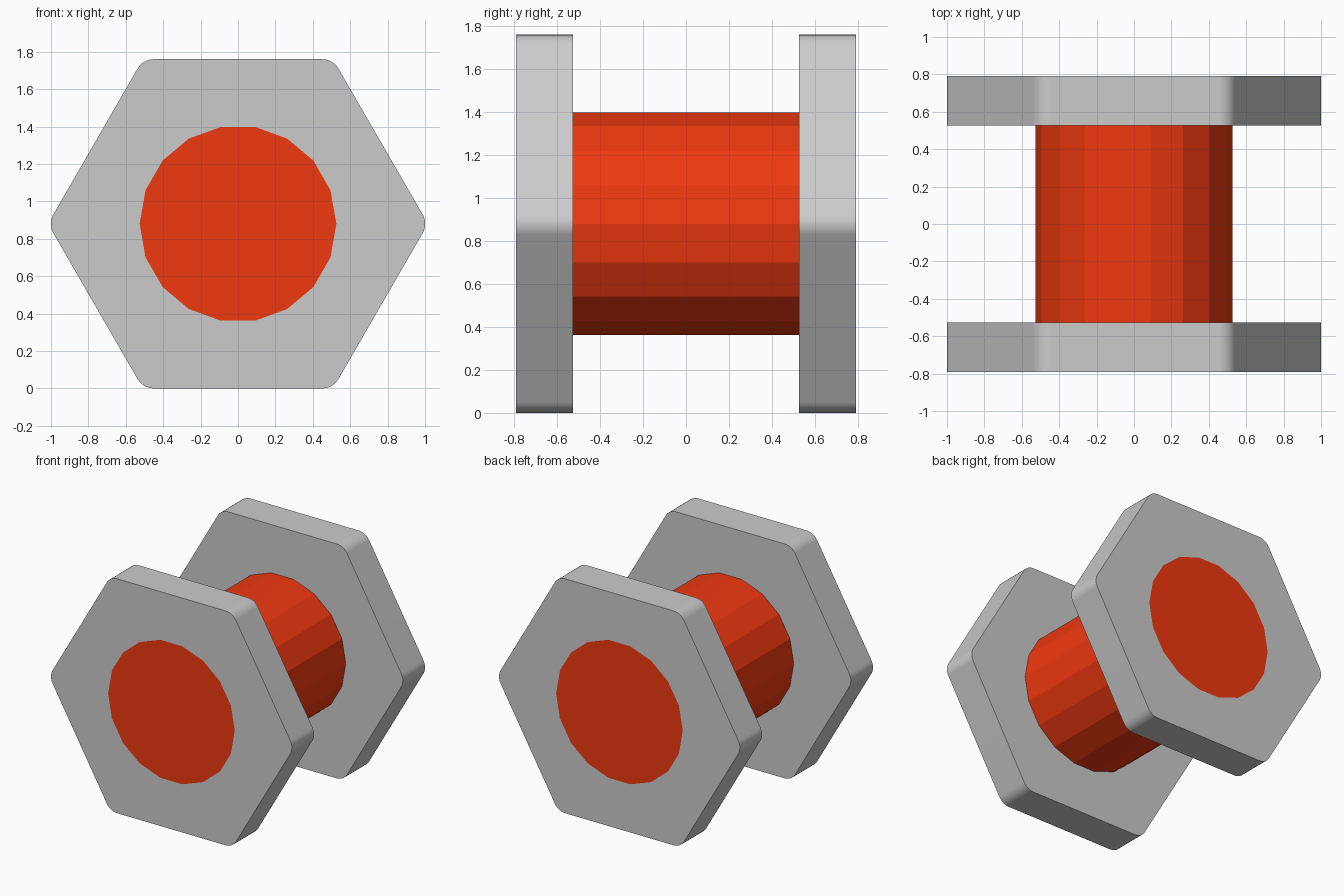
import bpy, bmesh
from math import sin, cos, radians
from mathutils import Vector

if "Cube" in bpy.data.objects:
    bpy.data.objects.remove(bpy.data.objects["Cube"])

CZ = 0.88            # axis height = hexagon apothem
FILLET = 0.10        # corner rounding of the plates
CORE_R, CORE_SIDES = 0.526, 18
Y_IN, Y_OUT = 0.527, 0.79


def core_loop():
    return [(CORE_R * cos(radians(a)), CORE_R * sin(radians(a)))
            for a in range(0, 360, 360 // CORE_SIDES)]


def hexagon_loop(steps=6):
    """Hexagon with points left and right, corners rounded by arcs."""
    centre_r = (CZ - FILLET) / cos(radians(30))
    pts = []
    for corner in range(0, 360, 60):
        for i in range(steps + 1):
            a = radians(corner - 30 + 60 * i / steps)
            c = radians(corner)
            pts.append((centre_r * cos(c) + FILLET * cos(a),
                        centre_r * sin(c) + FILLET * sin(a)))
    return pts


def prism(name, loops, y0, y1):
    """Extrude an outline (plus optional hole outline) along y."""
    bm = bmesh.new()
    edges = []
    for loop in loops:
        vs = [bm.verts.new((x, y0, z + CZ)) for x, z in loop]
        edges += [bm.edges.new((vs[i - 1], vs[i])) for i in range(len(vs))]
    if len(loops) == 1:
        bm.faces.new(list(bm.verts))
    else:
        bmesh.ops.triangle_fill(bm, edges=edges, use_beauty=True)
    ret = bmesh.ops.extrude_face_region(bm, geom=list(bm.faces), use_keep_orig=True)
    new = [g for g in ret["geom"] if isinstance(g, bmesh.types.BMVert)]
    bmesh.ops.translate(bm, verts=new, vec=Vector((0, y1 - y0, 0)))
    bmesh.ops.recalc_face_normals(bm, faces=list(bm.faces))
    mesh = bpy.data.meshes.new(name)
    bm.to_mesh(mesh)
    bm.free()
    obj = bpy.data.objects.new(name, mesh)
    bpy.context.collection.objects.link(obj)
    return obj


# Red faceted core, its ends flush with the outer plate faces
core = prism("core", [core_loop()], -Y_OUT, Y_OUT)
red = bpy.data.materials.new("red")
red.diffuse_color = (0.87, 0.04, 0.005, 1)
red.use_nodes = True
red.node_tree.nodes["Principled BSDF"].inputs["Base Color"].default_value = red.diffuse_color
core.data.materials.append(red)

# Grey rounded hexagonal end plates around the core
for name, y0, y1 in (("front_plate", -Y_OUT, -Y_IN), ("back_plate", Y_IN, Y_OUT)):
    plate = prism(name, [hexagon_loop(), core_loop()], y0, y1)
    bpy.ops.object.select_all(action='DESELECT')
    plate.select_set(True)
    bpy.context.view_layer.objects.active = plate
    bpy.ops.object.shade_smooth_by_angle(angle=radians(15))
    plate.modifiers.new("flat_sides", 'WEIGHTED_NORMAL').keep_sharp = True
